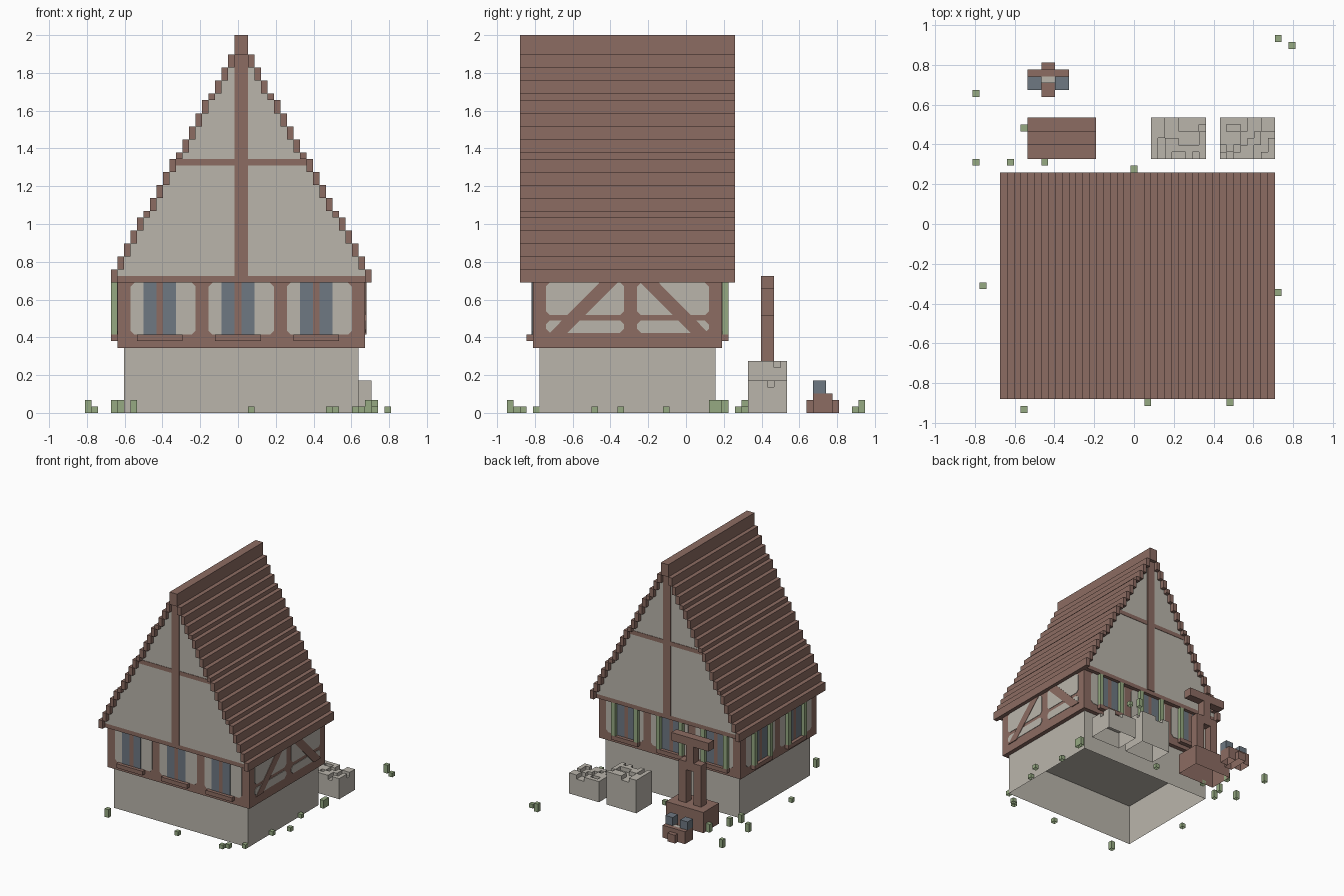
import bpy, bmesh, random

if "Cube" in bpy.data.objects:
    bpy.data.objects.remove(bpy.data.objects["Cube"])

V = 2 / 58                      # voxel size; all coordinates below are in voxels
CX, CY = 23.5, 27.5             # voxel position of the world origin
random.seed(4)


def material(name, rgb):
    m = bpy.data.materials.new(name)
    m.diffuse_color = (*rgb, 1)
    m.use_nodes = True
    m.node_tree.nodes["Principled BSDF"].inputs["Base Color"].default_value = m.diffuse_color
    return m


TIMBER = material("brown timber", (0.262, 0.150, 0.122))
PLASTER = material("pale plaster", (0.490, 0.462, 0.407))
GLASS = material("slate blue", (0.156, 0.188, 0.223))
GREEN = material("leaf green", (0.305, 0.402, 0.223))


def prism(bm, pts, axis, a, b, open_bottom=False):
    """Extrude a 2D outline along x (outline in y,z) or y (outline in x,z)."""
    def co(p, d):
        x, y = (d, p[0]) if axis == 'x' else (p[0], d)
        return ((x - CX) * V, (y - CY) * V, p[1] * V)
    lo = [bm.verts.new(co(p, a)) for p in pts]
    hi = [bm.verts.new(co(p, b)) for p in pts]
    bm.faces.new(lo)
    bm.faces.new(hi)
    n = len(pts)
    for k in range(n):
        if open_bottom and pts[k][1] == 0 and pts[(k + 1) % n][1] == 0:
            continue
        bm.faces.new((lo[k], lo[(k + 1) % n], hi[(k + 1) % n], hi[k]))


def rect(u0, u1, w0, w1):
    return [(u0, w0), (u1, w0), (u1, w1), (u0, w1)]


def rounded(u0, u1, w0, w1, c=0.6):
    return [(u0 + c, w0), (u1 - c, w0), (u1, w0 + c), (u1, w1 - c),
            (u1 - c, w1), (u0 + c, w1), (u0, w1 - c), (u0, w0 + c)]


def finish(name, bm, mat):
    bmesh.ops.recalc_face_normals(bm, faces=bm.faces)
    me = bpy.data.meshes.new(name)
    bm.to_mesh(me)
    bm.free()
    me.materials.append(mat)
    ob = bpy.data.objects.new(name, me)
    bpy.context.collection.objects.link(ob)


def boxes(name, mat, items):
    """Boxes given as (x0, x1, y0, y1, z0, z1); ones on the ground have no bottom."""
    bm = bmesh.new()
    for x0, x1, y0, y1, z0, z1 in items:
        prism(bm, rect(x0, x1, z0, z1), 'y', y0, y1, True)
    finish(name, bm, mat)


def plates(name, mat, axis, face, side, outlines, layer=1):
    """Thin painted shapes lying on a wall."""
    bm = bmesh.new()
    for o in outlines:
        prism(bm, o, axis, face, face + side * 0.1 * layer)
    finish(name, bm, mat)


# Stone ground floor (hollow, open below) and timber upper storey
boxes("stone_base", PLASTER, [(6, 42, 5, 32, 0, 9.98)])
boxes("upper_storey", TIMBER, [(5, 43, 4, 33, 10, 20)])


# Walls with windows
def window_wall(label, axis, face, side, bays, windows, shutters):
    plates(label + "_plaster", PLASTER, axis, face, side,
           [rounded(a, b, 12, 20) for a, b in bays])
    plates(label + "_mullions", TIMBER, axis, face, side,
           [rect(w + 2, w + 3, 12, 20) for w in windows], 2)
    plates(label + "_panes", GLASS, axis, face, side,
           [rect(w + d, w + d + 2, 12, 20) for w in windows for d in (0, 3)], 2)
    plates(label + "_sills", TIMBER, axis, face, side,
           [rect(w - 1, w + 6, 11, 12) for w in windows], 10)
    if shutters:
        plates(label + "_shutters", GREEN, axis, face, side,
               [rect(w + d, w + d + 1, 12, 20) for w in windows for d in (-1, 5)], 10)


bays = [(7, 17), (19, 29), (31, 41)]
window_wall("front", 'y', 4, -1, bays, (9, 21, 33), False)
window_wall("back", 'y', 33, 1, bays, (9, 21, 33), True)
window_wall("left", 'x', 5, -1, [(6, 18), (20, 31)], (10, 23), True)

# Right wall: plaster panels crossed by diagonal braces
plates("right_plaster", PLASTER, 'x', 43, 1,
       [rounded(a, b, c, d) for a, b in ((6, 18), (20, 31)) for c, d in ((12.3, 14.2), (15, 20))])
brace = [(6.3, 12), (9, 12), (17, 20), (14.2, 20)]
plates("right_braces", TIMBER, 'x', 43, 1,
       [brace, [(37.5 - y, z) for y, z in brace]], 2)

# Stepped roof: one column of shingles per step, mirrored about x = 24
tops = [22 + (9 * d + 4) // 5 for d in range(19)] + [58]
bottoms = [20] + tops[:-1]
boxes("roof", TIMBER, [(x, x + 1, 2, 35, bottoms[d], tops[d])
                       for d in range(20) for x in (4 + d, 43 - d)])

# Stepped gable body with its eaves beam
left = []
for d in range(1, 20):
    left += [(4 + d, 21 if d == 1 else bottoms[d - 1]), (4 + d, bottoms[d])]
bm = bmesh.new()
prism(bm, left + [(48 - x, z) for x, z in reversed(left)], 'y', 3, 34)
finish("gable", bm, PLASTER)
boxes("eaves_beam", TIMBER, [(5, 43, 3, 34, 20, 21)])
for label, face, side in (("front", 3, -1), ("back", 34, 1)):
    plates(label + "_gable_post", TIMBER, 'y', face, side, [rect(23, 25, 21, 55)], 2)
    plates(label + "_gable_crossbeam", TIMBER, 'y', face, side, [rect(14, 34, 38, 39)])

# Two rough stone blocks with a broken top layer
for name, x0, h in (("tall_stone_block", 26, 7), ("low_stone_block", 36, 4)):
    parts = [(x0, x0 + 8, 37, 43, 0, h)]
    parts += [(x, x + 1, y, y + 1, h, h + 1) for x in range(x0, x0 + 8)
              for y in range(37, 43) if random.random() < 0.6]
    boxes(name, PLASTER, parts)

# Wooden trough with a frame and crossbar
boxes("trough", TIMBER, [(8, 18, 37, 43, 0, 5)])
boxes("trough_frame", TIMBER, [(10, 12, 39, 41, 5, 13), (14, 16, 39, 41, 5, 13),
                               (10, 16, 39, 41, 13, 15), (12, 14, 39, 41, 15, 19),
                               (8, 18, 39, 41, 19, 21)])

# Little seat with two blue tubs
boxes("seat", TIMBER, [(10, 12, 46, 51, 0, 2), (8, 10, 47, 50, 0, 3), (12, 14, 47, 50, 0, 3),
                       (10, 12, 49, 50, 2, 3)])
boxes("tubs", GLASS, [(8, 10, 47, 49, 3, 5), (12, 14, 47, 49, 3, 5)])
boxes("seat_cushion", PLASTER, [(10, 12, 48, 49, 2, 3)])

# Grass tufts: voxel x, y and height
tufts = [(44, 54, 2), (46, 53, 1), (0, 46, 2), (7, 41, 2), (0, 36, 2), (5, 36, 2), (10, 36, 1),
         (23, 35, 1), (1, 18, 1), (44, 17, 1), (7, 0, 2), (25, 1, 1), (37, 1, 1), (38, 2, 1),
         (41, 4, 1), (42, 24, 1), (42, 13, 1), (43, 31, 2), (43, 32, 2), (4, 33, 2)]
boxes("grass", GREEN, [(x, x + 1, y, y + 1, 0, h) for x, y, h in tufts])
